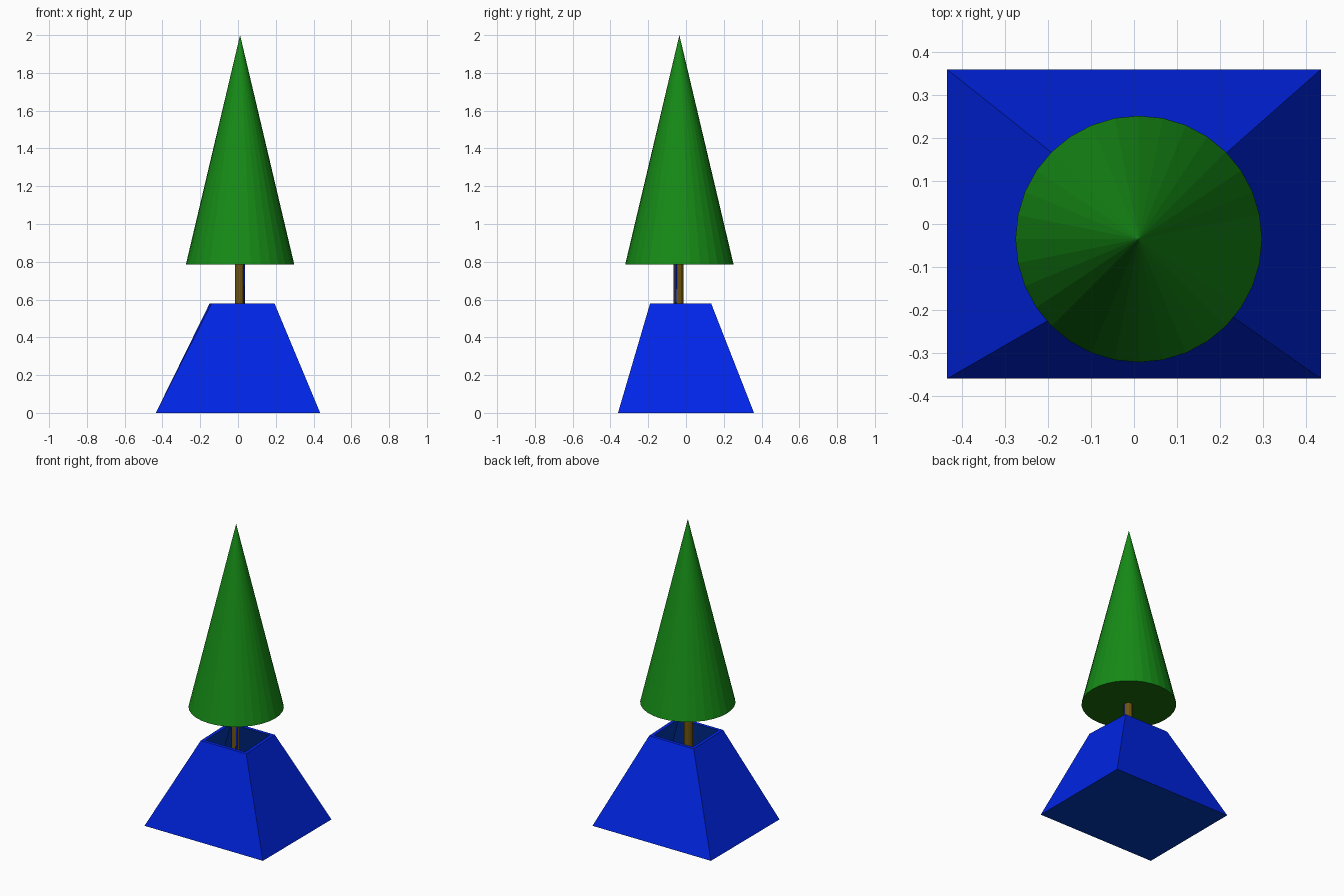
import bpy, bmesh
from mathutils import Vector

if "Cube" in bpy.data.objects:
    bpy.data.objects.remove(bpy.data.objects["Cube"])


def material(name, rgb):
    m = bpy.data.materials.new(name)
    m.diffuse_color = (*rgb, 1.0)
    m.use_nodes = True
    m.node_tree.nodes["Principled BSDF"].inputs["Base Color"].default_value = m.diffuse_color
    return m


BLUE = material("blue", (0.0, 0.018, 0.80))
NAVY = material("navy", (0.0, 0.040, 0.47))
GREEN = material("green", (0.008, 0.26, 0.008))
DARK_GREEN = material("dark green", (0.012, 0.15, 0.004))
BROWN = material("brown", (0.155, 0.088, 0.005))


def cone(name, mat, bottom, top, r0, r1, sides):
    """Cylinder or cone running between two points."""
    a, b = Vector(bottom), Vector(top)
    bpy.ops.mesh.primitive_cone_add(vertices=sides, radius1=r0, radius2=r1,
                                    depth=(b - a).length, location=(a + b) / 2)
    ob = bpy.context.object
    ob.name = name
    ob.rotation_euler = (b - a).to_track_quat('Z', 'Y').to_euler()
    ob.data.materials.append(mat)
    return ob


# Hollow tapered planter: outer rings, thin rim, inner rings down to a floor
H, WALL = 0.58, 0.022
base = [Vector(p) for p in ((-0.435, -0.36, 0), (0.435, -0.36, 0),
                            (0.435, 0.36, 0), (-0.435, 0.36, 0))]
top = [Vector(p) for p in ((-0.14, -0.19, H), (0.193, -0.19, H),
                           (0.178, 0.133, H), (-0.15, 0.133, H))]
signs = [(1, 1), (-1, 1), (-1, -1), (1, -1)]


def inset(ring, dz=0.0):
    return [p + Vector((sx * WALL, sy * WALL, dz)) for p, (sx, sy) in zip(ring, signs)]


bm = bmesh.new()
rings = [[bm.verts.new(p) for p in ring]
         for ring in (base, top, inset(top), inset(base, 0.02))]
for k, (a, b) in enumerate(zip(rings, rings[1:])):
    for i in range(4):
        j = (i + 1) % 4
        bm.faces.new((a[i], a[j], b[j], b[i])).material_index = int(k == 2)
bm.faces.new(rings[0][::-1]).material_index = 1
bm.faces.new(rings[-1]).material_index = 1
bmesh.ops.recalc_face_normals(bm, faces=bm.faces)
mesh = bpy.data.meshes.new("planter")
bm.to_mesh(mesh)
bm.free()
mesh.materials.append(BLUE)
mesh.materials.append(NAVY)
planter = bpy.data.objects.new("planter", mesh)
bpy.context.collection.objects.link(planter)

# Trunk with a thin support stake leaning on it
cone("trunk", BROWN, (0.010, -0.04, 0.02), (0.010, -0.04, 0.80), 0.026, 0.026, 12)
cone("support_stake", BLUE, (0.027, -0.055, 0.45), (0.032, -0.053, 0.80), 0.007, 0.007, 6)

# Foliage with a darker underside
foliage = cone("foliage", GREEN, (0.011, -0.035, 0.785), (0.011, -0.035, 2.0), 0.287, 0.0, 32)
foliage.data.materials.append(DARK_GREEN)
for f in foliage.data.polygons:
    f.material_index = int(f.normal.z < -0.5)
